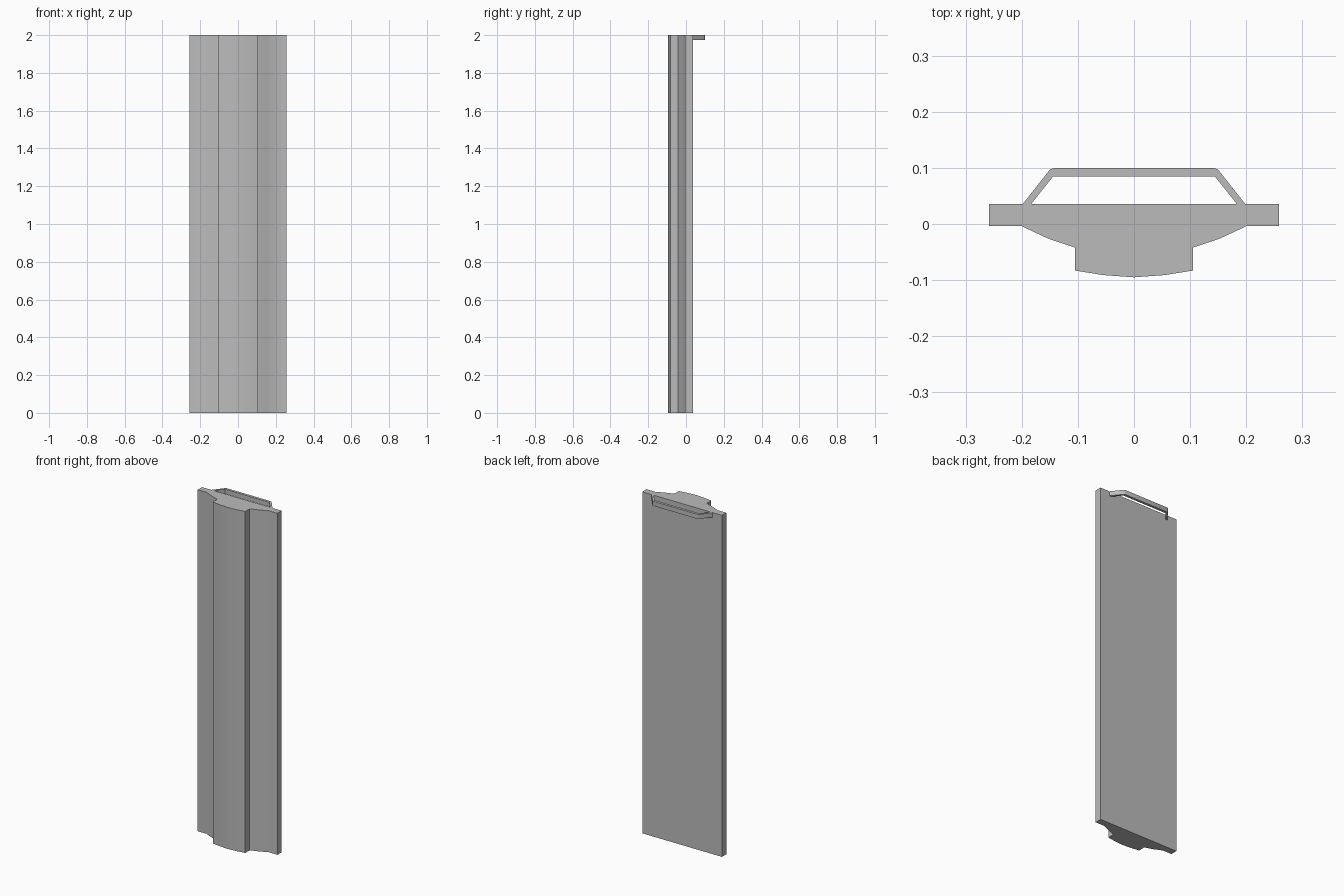
import bpy, bmesh, math

cube = bpy.data.objects.get("Cube")
if cube:
    bpy.data.objects.remove(cube, do_unlink=True)

grey = bpy.data.materials.new("plain_grey")
grey.use_nodes = True
colour = (0.5, 0.5, 0.5, 1)
grey.diffuse_color = colour
grey.node_tree.nodes["Principled BSDF"].inputs["Base Color"].default_value = colour


def mirrored(half):
    """Close a right-hand outline with its reflection in x."""
    return half + [(-x, y) for x, y in reversed(half) if x > 0]


def extrude_profile(name, outline, bottom, top):
    """Make a vertical prism from a plan outline."""
    bm = bmesh.new()
    base = bm.faces.new([bm.verts.new((x, y, bottom)) for x, y in outline])
    result = bmesh.ops.extrude_face_region(bm, geom=[base], use_keep_orig=True)
    raised = [v for v in result["geom"] if isinstance(v, bmesh.types.BMVert)]
    bmesh.ops.translate(bm, verts=raised, vec=(0, 0, top - bottom))
    bmesh.ops.recalc_face_normals(bm, faces=bm.faces)
    mesh = bpy.data.meshes.new(name)
    bm.to_mesh(mesh)
    bm.free()
    mesh.materials.append(grey)
    obj = bpy.data.objects.new(name, mesh)
    bpy.context.collection.objects.link(obj)
    bpy.ops.object.select_all(action="DESELECT")
    obj.select_set(True)
    bpy.context.view_layer.objects.active = obj
    bpy.ops.object.shade_smooth_by_angle(angle=math.radians(30))
    return obj


# Long moulded panel: flat back, thin side flanges, bowed centre rib
panel_half = [(0.258, 0.036), (0.258, -0.004), (0.2, -0.004), (0.153, -0.026),
              (0.105, -0.042), (0.105, -0.083), (0.055, -0.091), (0, -0.095)]
extrude_profile("moulded_panel", mirrored(panel_half), 0, 2)

# Open hanging bracket behind the top edge, with rounded outer corners
outer = [(0.198, 0.036), (0.153, 0.093), (0.148, 0.098), (0.141, 0.1)]
inner = [(0.144, 0.085), (0.183, 0.036)]
left_inner = [(-x, y) for x, y in reversed(inner)]
left_outer = [(-x, y) for x, y in reversed(outer)]
extrude_profile("hanging_bracket", outer + left_outer + left_inner + inner, 1.973, 2)
